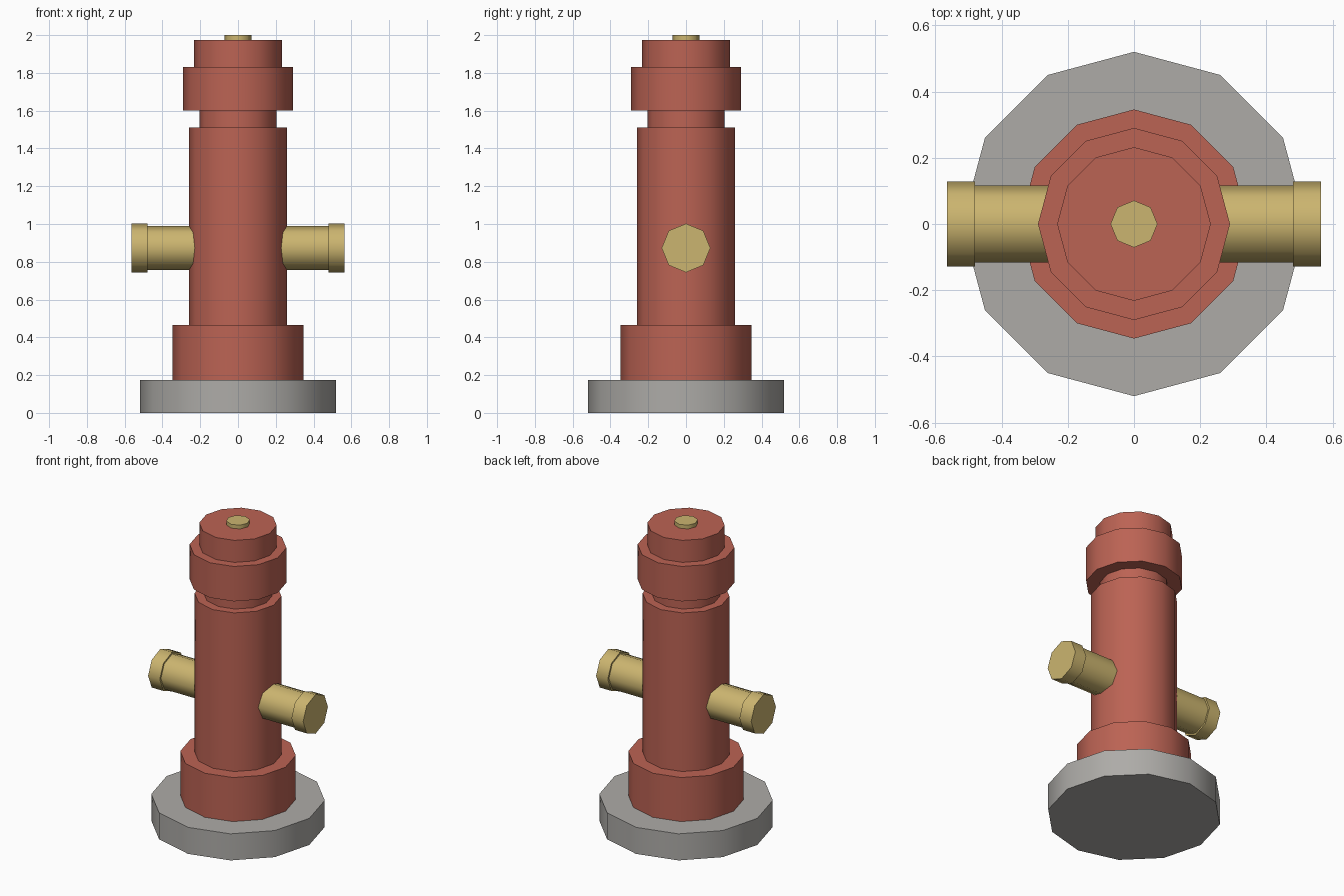
import bpy
from math import radians

cube = bpy.data.objects.get("Cube")
if cube:
    bpy.data.objects.remove(cube, do_unlink=True)


def material(name, colour):
    mat = bpy.data.materials.new(name)
    mat.use_nodes = True
    mat.diffuse_color = (*colour, 1)
    mat.node_tree.nodes["Principled BSDF"].inputs["Base Color"].default_value = (*colour, 1)
    return mat


RED = material("red paint", (0.50, 0.125, 0.088))
GREY = material("grey concrete", (0.42, 0.41, 0.39))
BRASS = material("brass", (0.60, 0.46, 0.16))


def cylinder(name, radius, start, end, mat, sides=12, z=None):
    """Upright cylinder, or one lying along x at height z."""
    mid = (start + end) / 2
    lying = z is not None
    bpy.ops.mesh.primitive_cylinder_add(
        vertices=sides, radius=radius, depth=abs(end - start),
        location=(mid, 0, z) if lying else (0, 0, mid),
        rotation=(0, radians(90) if lying else 0, 0))
    obj = bpy.context.object
    obj.name = name
    obj.data.materials.append(mat)
    # Round the sides, keep the end rims sharp
    bpy.ops.object.shade_smooth_by_angle(angle=radians(60))
    return obj


# Upright stack
cylinder("base_slab", 0.52, 0, 0.175, GREY)
cylinder("foot", 0.346, 0.175, 0.465, RED)
cylinder("barrel", 0.26, 0.465, 1.51, RED)
cylinder("neck", 0.205, 1.51, 1.60, RED)
cylinder("bonnet_collar", 0.29, 1.60, 1.83, RED)
cylinder("bonnet_cap", 0.232, 1.83, 1.975, RED)
cylinder("top_nut", 0.071, 1.975, 2.0, BRASS, sides=8)

# Side outlets with end caps
for side, s in (("left", 1), ("right", -1)):
    cylinder(side + "_outlet", 0.117, s * 0.2, s * 0.48, BRASS, 8, 0.873)
    cylinder(side + "_outlet_cap", 0.129, s * 0.48, s * 0.565, BRASS, 8, 0.873)
